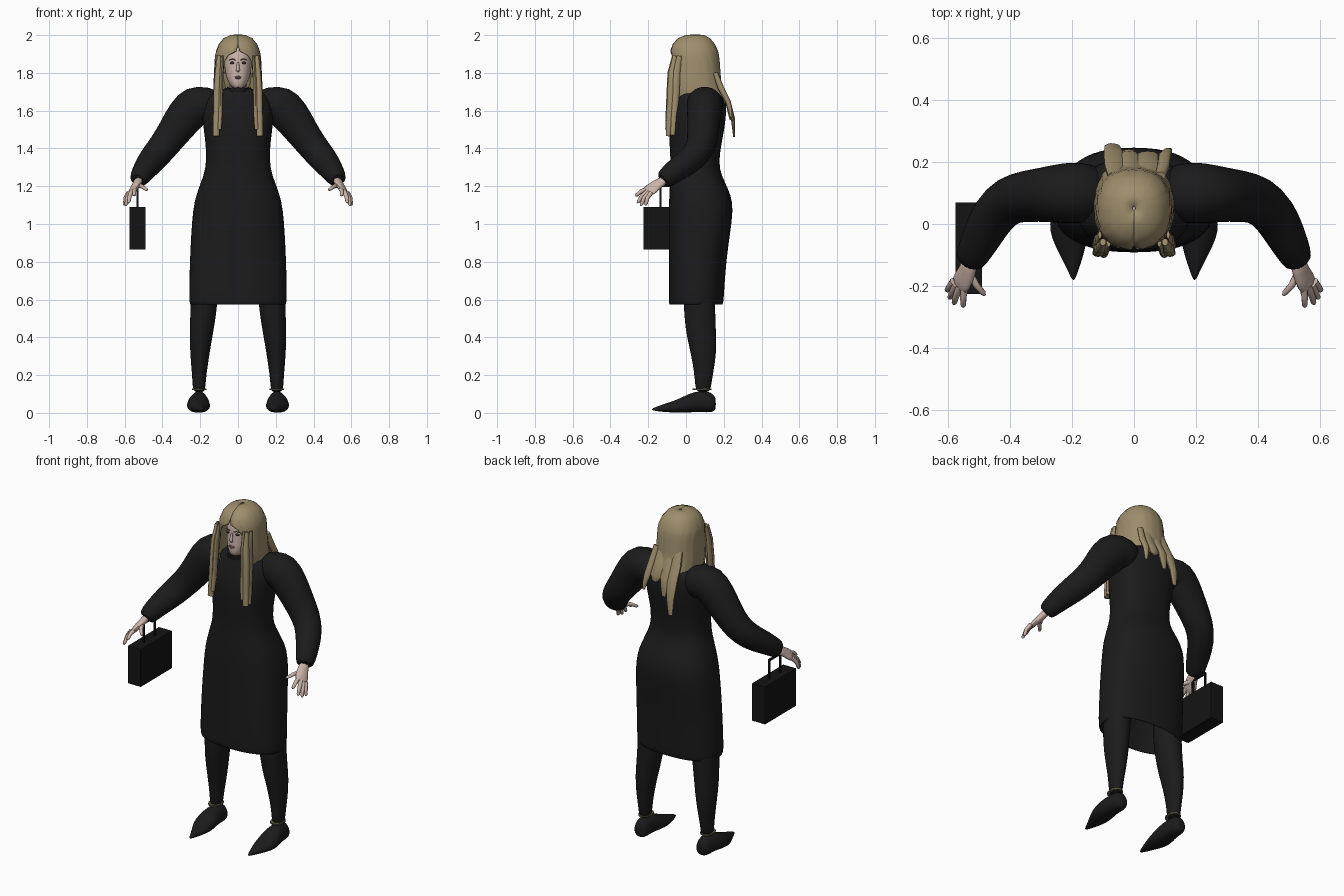
import bpy, bmesh, math
from mathutils import Vector as V


def mat(name, r, g, b):
    m = bpy.data.materials.new(name)
    m.diffuse_color = (r, g, b, 1)
    return m


BLACK = mat("black_cloth", .011, .011, .011)
BAG = mat("bag_black", .007, .007, .007)
HAIR = mat("blond_hair", .34, .27, .15)
SKIN = mat("skin", .60, .46, .40)
LIP = mat("lips", .33, .2, .18)
BROW = mat("brow_brown", .2, .14, .1)
EYE = mat("dark_eye", .04, .03, .03)
STRAP = mat("olive_strap", .12, .11, .05)


def finish(name, bm, m, mirror=False, sub=0, solid=0):
    bmesh.ops.recalc_face_normals(bm, faces=bm.faces)
    me = bpy.data.meshes.new(name)
    bm.to_mesh(me)
    bm.free()
    me.materials.append(m)
    ob = bpy.data.objects.new(name, me)
    bpy.context.collection.objects.link(ob)
    bpy.context.view_layer.objects.active = ob
    ob.select_set(True)
    bpy.ops.object.shade_smooth_by_angle(angle=math.radians(50))
    ob.select_set(False)
    if solid:
        s = ob.modifiers.new("thickness", 'SOLIDIFY')
        s.thickness, s.offset = solid, 0
    if mirror:
        ob.modifiers.new("mirror", 'MIRROR')
    if sub:
        ob.modifiers.new("smooth", 'SUBSURF').levels = sub
        ob.modifiers["smooth"].render_levels = sub
    return ob


def loft(name, rings, m, **kw):
    """Skin closed rings of points and cap both ends."""
    bm = bmesh.new()
    vs = [[bm.verts.new(p) for p in r] for r in rings]
    n = len(vs[0])
    for a, b in zip(vs, vs[1:]):
        for i in range(n):
            bm.faces.new((a[i], a[(i + 1) % n], b[(i + 1) % n], b[i]))
    bm.faces.new(vs[0])
    bm.faces.new(vs[-1])
    return finish(name, bm, m, **kw)


def sup(a, e):
    """Point on a unit superellipse; angle 0 faces the front."""
    s, c = math.sin(a), -math.cos(a)
    return math.copysign(abs(s) ** (2 / e), s), math.copysign(abs(c) ** (2 / e), c)


def stack(rows, n=24, e=2.3, cx=0):
    """Level rings from rows of (z, half width, front y, back y)."""
    out = []
    for z, w, f, b in rows:
        pts = [sup(2 * math.pi * i / n, e) for i in range(n)]
        out.append([V((cx + w * x, (f + b) / 2 + (b - f) / 2 * y, z)) for x, y in pts])
    return out


def tube(name, path, m, ref=(0, 1, 0), n=12, **kw):
    """Tube through (x, y, z, radius along ref, other radius)."""
    ps = [V(p[:3]) for p in path]
    rings = []
    for i, p in enumerate(path):
        t = (ps[min(i + 1, len(ps) - 1)] - ps[max(i - 1, 0)]).normalized()
        u = (V(ref) - t * t.dot(V(ref))).normalized()
        w = t.cross(u)
        rings.append([ps[i] + u * p[3] * math.cos(a) + w * p[4] * math.sin(a)
                      for a in (2 * math.pi * k / n for k in range(n))])
    return loft(name, rings, m, **kw)


def ball(name, c, r, m, **kw):
    bm = bmesh.new()
    bmesh.ops.create_uvsphere(bm, u_segments=14, v_segments=8, radius=1)
    for v in bm.verts:
        v.co = V([c[k] + v.co[k] * r[k] for k in range(3)])
    return finish(name, bm, m, **kw)


def box(name, lo, hi, m):
    bm = bmesh.new()
    bmesh.ops.create_cube(bm, size=1)
    for v in bm.verts:
        v.co = V([(lo[k] + hi[k]) / 2 + v.co[k] * (hi[k] - lo[k]) for k in range(3)])
    return finish(name, bm, m)


# Dress: starts inside the open hem and runs up to the neck
loft("dress", stack([
    (.78, .21, -.05, .17), (.60, .24, -.075, .185), (.568, .25, -.085, .19),
    (.575, .258, -.092, .198), (.62, .262, -.093, .202), (.80, .257, -.092, .213),
    (.95, .25, -.092, .235), (1.08, .24, -.092, .252), (1.15, .224, -.09, .24),
    (1.22, .198, -.086, .208), (1.29, .172, -.082, .175), (1.38, .168, -.085, .18),
    (1.48, .18, -.092, .2), (1.56, .19, -.088, .213), (1.64, .19, -.068, .215),
    (1.69, .15, -.05, .2), (1.712, .085, -.042, .15), (1.722, .06, -.04, .12)], e=2.4),
    BLACK, sub=1)
# Ruffled collar
collar = stack([(1.70, .07, -.055, .12), (1.722, .07, -.058, .12)], n=28, e=2)
for k, p in enumerate(collar[1]):
    p.z += .006 * (-1) ** k
loft("collar", collar, BLACK)

# Sleeves with full shoulders
tube("sleeve", [
    (.10, .10, 1.60, .09, .09), (.17, .10, 1.635, .10, .10), (.225, .10, 1.63, .10, .115),
    (.28, .095, 1.575, .09, .105), (.34, .09, 1.485, .085, .09), (.40, .08, 1.405, .08, .08),
    (.45, .035, 1.345, .073, .077), (.49, -.04, 1.295, .066, .066),
    (.522, -.105, 1.245, .055, .053), (.53, -.125, 1.228, .045, .043)],
    BLACK, n=16, mirror=True, sub=1)

# Hands
tube("palm", [(.525, -.11, 1.235, .025, .03), (.535, -.15, 1.212, .02, .032),
              (.553, -.185, 1.185, .018, .042), (.565, -.205, 1.165, .012, .036)],
     SKIN, ref=(.5, .1, .8), mirror=True, sub=1)
for nm, a, b in (("thumb", (.53, -.155, 1.205), (.48, -.23, 1.18)),
                 ("index_finger", (.543, -.195, 1.187), (.55, -.268, 1.15)),
                 ("middle_finger", (.56, -.2, 1.175), (.58, -.258, 1.112)),
                 ("ring_finger", (.572, -.195, 1.168), (.594, -.24, 1.098)),
                 ("little_finger", (.58, -.185, 1.165), (.603, -.215, 1.10))):
    mid = V(a).lerp(V(b), .5) + V((.003, -.004, .006))
    tube(nm, [(*a, .013, .013), (*mid, .011, .011), (*V(a).lerp(V(b), .9), .009, .009),
              (*b, .004, .004)], SKIN, ref=(1, 0, .3), n=8, mirror=True)

# Legs, ankle straps and pointed shoes
tube("leg", [(.172, .07, .80, .09, .08), (.178, .07, .60, .085, .074), (.19, .075, .46, .083, .066),
             (.2, .09, .36, .075, .057), (.204, .095, .26, .06, .046),
             (.206, .092, .18, .046, .036), (.206, .09, .10, .04, .034)],
     BLACK, n=16, mirror=True, sub=1)
loft("ankle_strap", stack([(.122, .038, .035, .135), (.13, .038, .035, .135)], n=16, e=2, cx=.206),
     STRAP, mirror=True)
shoe = []
for y, cx, w, lo, hi in ((-.182, .195, .004, .014, .022), (-.15, .196, .018, .008, .036),
                         (-.10, .2, .04, .003, .052), (-.045, .208, .062, 0, .072),
                         (.0, .21, .066, 0, .094), (.04, .209, .058, .003, .112),
                         (.09, .206, .05, .003, .118), (.13, .206, .047, 0, .112),
                         (.152, .206, .034, .01, .09), (.158, .206, .018, .025, .07)):
    pts = [sup(2 * math.pi * k / 14, 2.3) for k in range(14)]
    # the upper narrows toward the ankle
    shoe.append([V((cx + w * x * (1 - .25 * max(v, 0)), y, (lo + hi) / 2 + (hi - lo) / 2 * v))
                 for x, v in pts])
loft("shoe", shoe, BLACK, mirror=True, sub=1)

# Head and neck
loft("neck", stack([(1.66, .045, -.01, .09), (1.76, .045, -.01, .09)], n=16, e=2), SKIN)
loft("head", stack([
    (1.716, .02, -.045, .02), (1.726, .036, -.056, .05), (1.755, .054, -.062, .09),
    (1.79, .066, -.06, .11), (1.83, .072, -.058, .125), (1.87, .074, -.058, .13),
    (1.91, .068, -.052, .125), (1.945, .045, -.03, .11)], e=2.2), SKIN, sub=1)
# Face
tube("nose", [(0, -.056, 1.86, .006, .007), (0, -.064, 1.83, .008, .008),
              (0, -.068, 1.815, .009, .012), (0, -.058, 1.805, .006, .01)], SKIN, n=8, sub=1)
ball("upper_lip", (0, -.06, 1.779, ), (.02, .007, .004), LIP)
ball("lower_lip", (0, -.06, 1.772), (.016, .007, .004), LIP)
ball("eye", (.03, -.049, 1.853), (.0125, .008, .0065), EYE, mirror=True)
tube("eyebrow", [(.014, -.059, 1.868, .003, .003), (.03, -.056, 1.874, .003, .003),
                 (.047, -.048, 1.868, .002, .002)], BROW, ref=(0, 0, 1), n=6, mirror=True)

# Hair shell with a face opening: (z, half width, front, back, opening angle)
rows = [(2.0, .004, .045, .055, 0), (1.996, .04, .0, .095, 0), (1.98, .074, -.04, .125, 0),
        (1.95, .098, -.066, .15, 0), (1.915, .112, -.078, .165, .05), (1.895, .116, -.08, .17, .38),
        (1.86, .119, -.082, .174, .6), (1.80, .122, -.083, .178, .66), (1.74, .125, -.084, .184, .66),
        (1.68, .123, -.08, .205, .68), (1.64, .115, -.075, .225, .75)]
bm = bmesh.new()
N = 40
grid = []
for z, w, f, b, a0 in rows:
    line = []
    for k in range(N + 1):
        x, y = sup(a0 + (2 * math.pi - 2 * a0) * k / N, 2.3)
        ripple = 1 + .012 * math.sin(k * 2.4)
        line.append(bm.verts.new((w * x * ripple, (f + b) / 2 + (b - f) / 2 * y * ripple, z)))
    grid.append(line)
for a, b in zip(grid, grid[1:]):
    for k in range(N):
        bm.faces.new((a[k], a[k + 1], b[k + 1], b[k]))
finish("hair_cap", bm, HAIR, solid=.008)

# Long front locks beside the face
for nm, x, y, w, end in (("front_lock", .112, -.078, .02, 1.465), ("front_inner_lock", .094, -.082, .012, 1.50),
                         ("front_outer_lock", .122, -.055, .011, 1.47)):
    tube(nm, [(x - .012, y + .02, 1.89, .012, w * .5), (x - .006, y + .004, 1.80, .02, w * .85),
              (x - .002, y, 1.70, .021, w), (x, y - .008, 1.58, .018, w),
              (x + .004, y - .016, end, .012, w * .9)], HAIR, n=10, mirror=True)
# Uneven back locks that fall over the shoulders
for nm, x, w, end, dy in (("back_long_lock", -.065, .034, 1.46, .255), ("back_mid_lock", -.015, .03, 1.55, .236),
                          ("back_short_lock", .045, .035, 1.62, .228), ("back_side_lock", .1, .02, 1.56, .24)):
    tube(nm, [(x * .85, .155, 1.80, .014, w * .9), (x * .95, .185, 1.72, .016, w),
              (x, .222, 1.65, .014, w), (x * 1.08, dy - .006, (1.65 + end) / 2, .011, w * .75),
              (x * 1.15, dy, end, .005, w * .4)], HAIR, n=10)

# Briefcase style handbag with a thin handle
box("handbag", (-.575, -.225, .865), (-.49, .07, 1.09), BAG)
for k, y in enumerate((-.135, -.03)):
    box(f"handle_post_{k}", (-.538, y - .005, 1.085), (-.528, y + .005, 1.205), BAG)
box("handle_bar", (-.538, -.14, 1.197), (-.528, -.025, 1.208), BAG)
